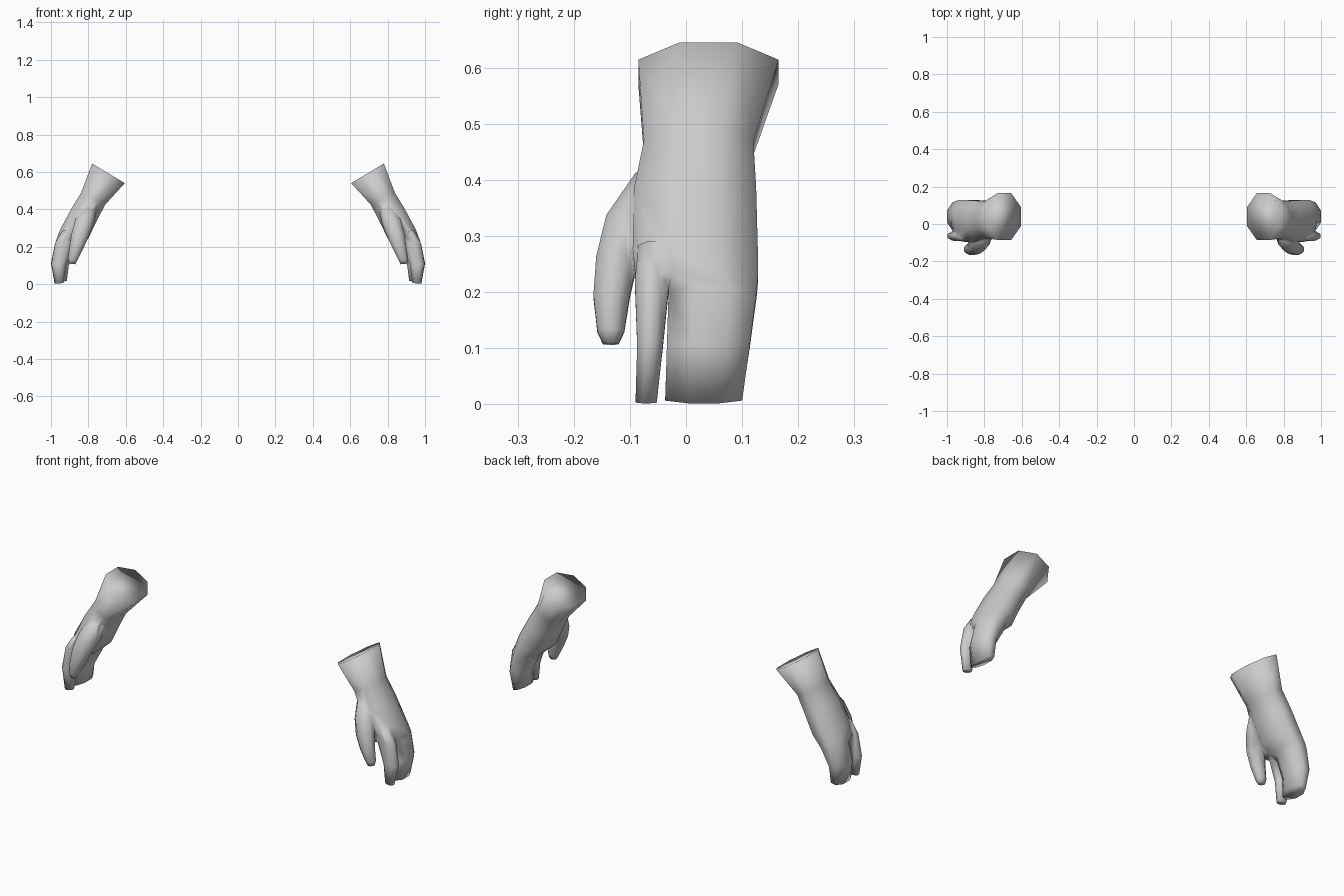
import bpy, bmesh, math

if "Cube" in bpy.data.objects:
    bpy.data.objects.remove(bpy.data.objects["Cube"])

grey = bpy.data.materials.new("glove grey")
grey.diffuse_color = (0.6, 0.6, 0.6, 1)
grey.use_nodes = True
grey.node_tree.nodes["Principled BSDF"].inputs["Base Color"].default_value = grey.diffuse_color


def loft(name, rings, sides=8):
    """Closed skin through rings: inner x, z, outer x, z, front y, back y."""
    bm = bmesh.new()
    loops = []
    for xi, zi, xo, zo, y0, y1 in rings:
        loop = []
        for k in range(sides):
            a = 2 * math.pi * (k + 0.5) / sides
            u = math.cos(a) / math.cos(math.pi / sides)
            v = math.sin(a) / math.cos(math.pi / sides)
            loop.append(bm.verts.new(((xi + xo) / 2 + u * (xo - xi) / 2,
                                      (y0 + y1) / 2 + v * (y1 - y0) / 2,
                                      (zi + zo) / 2 + u * (zo - zi) / 2)))
        loops.append(loop)
    for a, b in zip(loops, loops[1:]):
        for k in range(sides):
            n = (k + 1) % sides
            bm.faces.new((a[k], a[n], b[n], b[k]))
    bm.faces.new(loops[0])
    bm.faces.new(loops[-1])
    bmesh.ops.recalc_face_normals(bm, faces=bm.faces)
    for f in bm.faces:
        f.smooth = True
    mesh = bpy.data.meshes.new(name)
    bm.to_mesh(mesh)
    bm.free()
    mesh.materials.append(grey)
    ob = bpy.data.objects.new(name, mesh)
    bpy.context.collection.objects.link(ob)
    return ob


# cuff, wrist, palm and the fused outer fingers
gloves = loft("gloves", [
    (.605, .54, .78, .645, -.085, .165),
    (.71, .425, .838, .49, -.075, .12),
    (.752, .345, .89, .405, -.092, .125),
    (.80, .245, .952, .29, -.095, .128),
    (.845, .205, .972, .235, -.09, .128),
    (.862, .185, .98, .21, -.031, .126),
    (.905, .10, 1.0, .11, -.034, .114),
    (.915, .018, .98, .002, -.037, .10),
])

# index finger
index_finger = loft("index_finger", [
    (.855, .27, .935, .29, -.085, -.035),
    (.885, .205, .976, .225, -.091, -.03),
    (.92, .10, .998, .11, -.087, -.041),
    (.933, .006, .978, .002, -.09, -.052),
])

# thumb
thumb = loft("thumb", [
    (.755, .395, .83, .42, -.09, .0),
    (.772, .32, .87, .345, -.142, -.03),
    (.80, .25, .89, .27, -.16, -.085),
    (.83, .185, .90, .20, -.165, -.10),
    (.86, .125, .91, .135, -.158, -.11),
    (.87, .106, .905, .11, -.148, -.12),
])

# weld the digits to the palm, then mirror into a pair
for part in (index_finger, thumb):
    part.hide_render = True
    part.hide_set(True)
    mod = gloves.modifiers.new("join " + part.name, 'BOOLEAN')
    mod.operation = 'UNION'
    mod.solver = 'EXACT'
    mod.object = part
mirror = gloves.modifiers.new("pair", 'MIRROR')
mirror.use_axis = (True, False, False)
